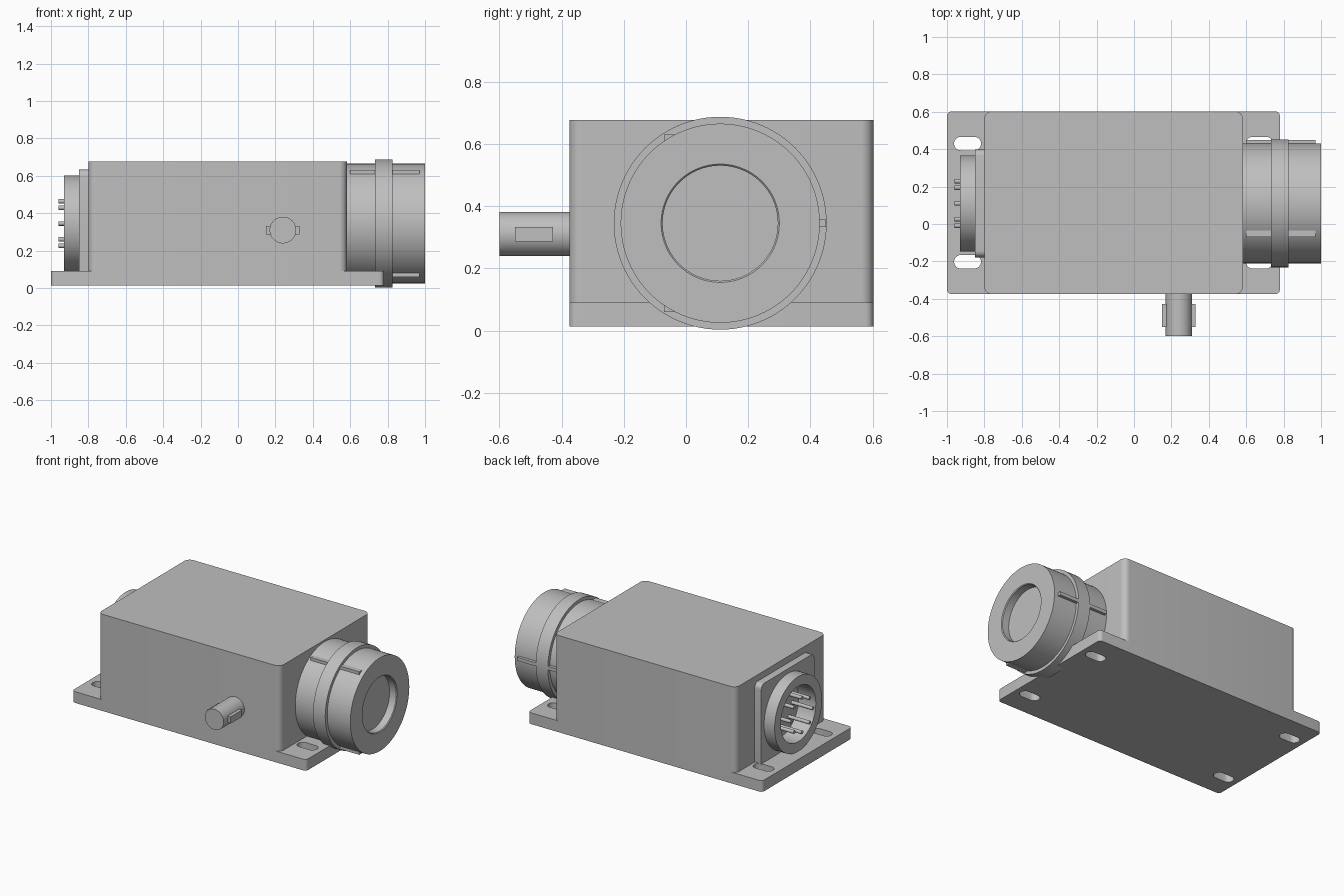
import bpy, bmesh, math
from mathutils import Matrix, Vector

if "Cube" in bpy.data.objects:
    bpy.data.objects.remove(bpy.data.objects["Cube"], do_unlink=True)

grey = bpy.data.materials.new("light_grey")
grey.use_nodes = True
COLOUR = (0.52, 0.52, 0.52, 1)
grey.diffuse_color = COLOUR
grey.node_tree.nodes["Principled BSDF"].inputs["Base Color"].default_value = COLOUR

AXIS_Y, AXIS_Z = 0.11, 0.345   # shared axis of lens barrel and connector
PLATE_Z = 0.013


def finish(bm, name):
    bmesh.ops.recalc_face_normals(bm, faces=bm.faces)
    mesh = bpy.data.meshes.new(name)
    bm.to_mesh(mesh)
    bm.free()
    mesh.materials.append(grey)
    obj = bpy.data.objects.new(name, mesh)
    bpy.context.collection.objects.link(obj)
    return obj


def box(name, low, high, radius=0, axis=2, segments=6):
    """Box between two corners, with the edges along one axis rounded."""
    low, high = Vector(low), Vector(high)
    bm = bmesh.new()
    bmesh.ops.create_cube(bm, size=1)
    bmesh.ops.scale(bm, vec=high - low, verts=bm.verts)
    bmesh.ops.translate(bm, vec=(low + high) / 2, verts=bm.verts)
    if radius:
        edges = [e for e in bm.edges
                 if abs((e.verts[0].co - e.verts[1].co).normalized()[axis]) > 0.9]
        bmesh.ops.bevel(bm, geom=edges, offset=radius, segments=segments,
                        profile=0.5, affect='EDGES')
    return finish(bm, name)


def lathe(name, profile, centre, turn=Matrix(), steps=72, closed=False):
    """Spin (along, radius) points about the x axis, then turn and place."""
    bm = bmesh.new()
    verts = [bm.verts.new((a, 0, r)) for a, r in profile]
    edges = [bm.edges.new(pair) for pair in zip(verts, verts[1:])]
    if closed:
        edges.append(bm.edges.new((verts[-1], verts[0])))
    bmesh.ops.spin(bm, geom=verts + edges, cent=(0, 0, 0), axis=(1, 0, 0),
                   angle=math.tau, steps=steps)
    bmesh.ops.remove_doubles(bm, verts=bm.verts, dist=1e-5)
    bmesh.ops.transform(bm, matrix=Matrix.Translation(centre) @ turn, verts=bm.verts)
    return finish(bm, name)


def rod(name, start, end, radius, centre, turn=Matrix(), steps=48):
    return lathe(name, [(start, 0), (start, radius), (end, radius), (end, 0)],
                 centre, turn, steps)


def cut(target, cutter):
    mod = target.modifiers.new("cut", 'BOOLEAN')
    mod.operation, mod.solver, mod.object = 'DIFFERENCE', 'EXACT', cutter
    bpy.ops.object.select_all(action='DESELECT')
    bpy.context.view_layer.objects.active = target
    target.select_set(True)
    bpy.ops.object.modifier_apply(modifier=mod.name)
    bpy.data.objects.remove(cutter, do_unlink=True)


parts = []

# Mounting plate with four slots
plate = box("mounting_plate", (-1, -0.375, PLATE_Z), (0.78, 0.602, 0.09), 0.025)
for x in (-0.89, 0.67):
    for y in (-0.202, 0.43):
        cut(plate, box("slot_cutter", (x - 0.072, y - 0.036, -0.1),
                       (x + 0.072, y + 0.036, 0.2), 0.0355))
parts.append(plate)

# Housing
parts.append(box("housing", (-0.8, -0.375, PLATE_Z), (0.582, 0.602, 0.677), 0.04, segments=8))

# Lens barrel with collar and recessed front window
BARREL, COLLAR = 0.32, 0.342
parts.append(lathe("lens_barrel", [
    (0.55, 0), (0.55, BARREL), (0.733, BARREL), (0.733, COLLAR), (0.825, COLLAR),
    (0.825, BARREL), (1, BARREL), (1, 0.19), (0.995, 0.185), (0.945, 0.185),
    (0.945, 0)], (0, AXIS_Y, AXIS_Z), steps=96))

# Three ridges along the barrel
parts.append(box("side_ridge", (0.6, 0.41, AXIS_Z - 0.012), (0.97, 0.45, AXIS_Z + 0.012)))
for name, side in (("upper_ridge", 1), ("lower_ridge", -1)):
    z = sorted((AXIS_Z + side * 0.262, AXIS_Z + side * 0.285))
    parts.append(box(name, (0.6, -0.07, z[0]), (0.97, -0.035, z[1])))

# Control shaft with two side keys
front = Matrix.Rotation(-math.pi / 2, 4, 'Z')
parts.append(rod("control_shaft", 0.35, 0.6, 0.071, (0.24, 0, 0.31), front))
for name, side in (("left_key", 1), ("right_key", -1)):
    x = sorted((0.24 + side * 0.05, 0.24 + side * 0.09))
    parts.append(box(name, (x[0], -0.55, 0.287), (x[1], -0.427, 0.333)))

# Connector flange, shell and pins
HALF, BORE = 0.288, 0.19
flange = box("connector_flange", (-0.85, AXIS_Y - HALF, AXIS_Z - HALF),
             (-0.79, AXIS_Y + HALF, AXIS_Z + HALF), 0.035, axis=0)
cut(flange, rod("bore_cutter", -0.95, -0.7, BORE, (0, AXIS_Y, AXIS_Z), steps=72))
parts.append(flange)
parts.append(lathe("connector_shell", [(-0.93, BORE), (-0.93, 0.257), (-0.849, 0.257),
                                       (-0.849, BORE)],
                   (0, AXIS_Y, AXIS_Z), closed=True))
for i in range(8):
    a = math.tau * i / 8
    parts.append(rod(f"pin_{i + 1}", -0.96, -0.79, 0.012,
                     (0, AXIS_Y + 0.119 * math.cos(a), AXIS_Z + 0.119 * math.sin(a)),
                     steps=16))

# Smooth round surfaces, keep edges sharp
bpy.ops.object.select_all(action='DESELECT')
for obj in parts:
    obj.select_set(True)
bpy.context.view_layer.objects.active = parts[0]
bpy.ops.object.shade_smooth_by_angle(angle=math.radians(30))
